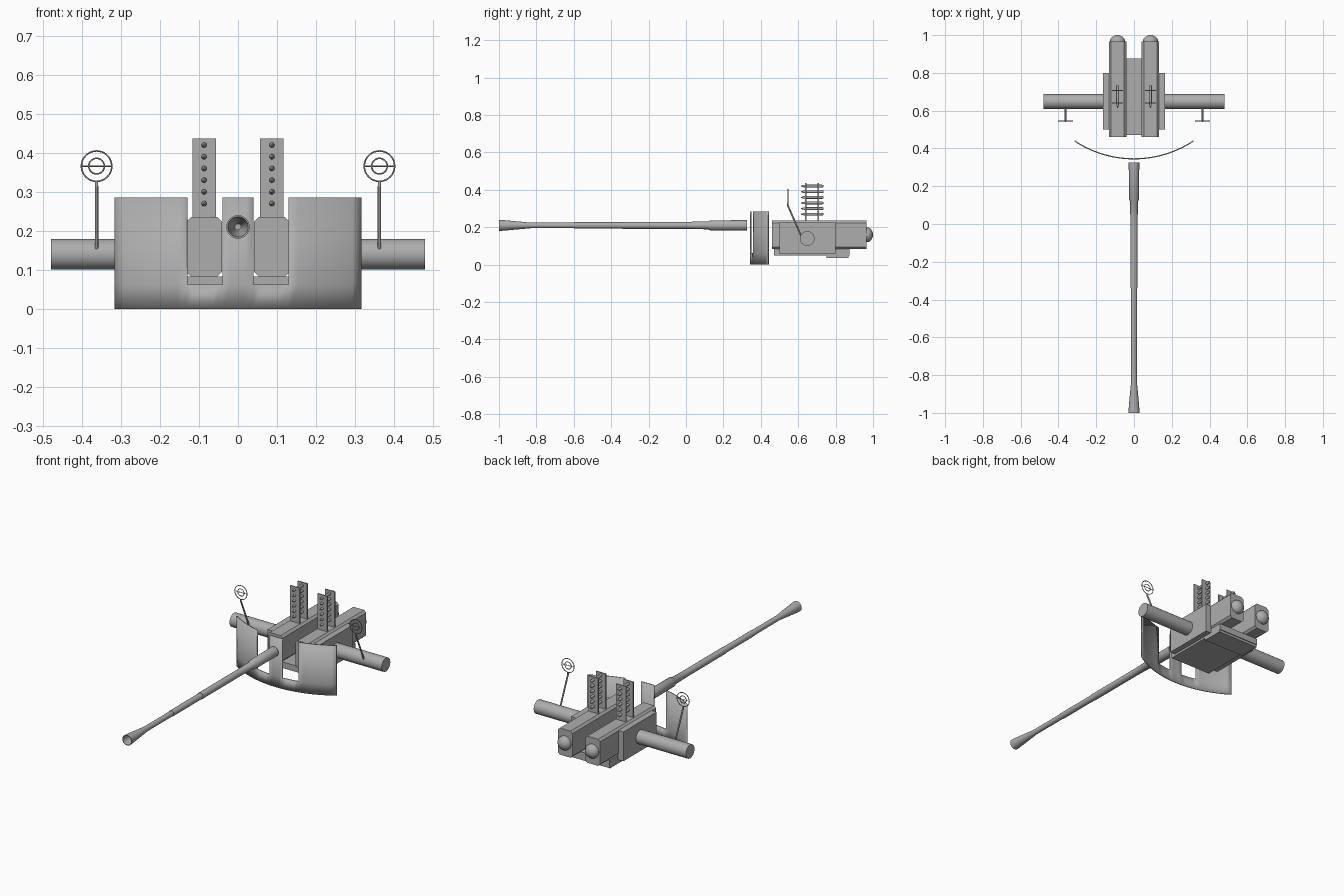
import bpy, bmesh, math
from mathutils import Vector

cube = bpy.data.objects.get("Cube")
if cube:
    bpy.data.objects.remove(cube, do_unlink=True)

gunmetal = bpy.data.materials.new("gunmetal grey")
gunmetal.use_nodes = True
grey = (0.42, 0.42, 0.42, 1)
gunmetal.diffuse_color = grey
gunmetal.node_tree.nodes["Principled BSDF"].inputs["Base Color"].default_value = grey


def finish(bm, name, smooth=False):
    bmesh.ops.recalc_face_normals(bm, faces=bm.faces)
    mesh = bpy.data.meshes.new(name)
    bm.to_mesh(mesh)
    bm.free()
    mesh.materials.append(gunmetal)
    ob = bpy.data.objects.new(name, mesh)
    bpy.context.collection.objects.link(ob)
    if smooth:
        bpy.ops.object.select_all(action='DESELECT')
        ob.select_set(True)
        bpy.context.view_layer.objects.active = ob
        bpy.ops.object.shade_smooth_by_angle(angle=math.radians(35))
    return ob


def box(name, x, y, z):
    bm = bmesh.new()
    bmesh.ops.create_cube(bm, size=1)
    for v in bm.verts:
        v.co = [lo + (c + 0.5) * (hi - lo) for c, (lo, hi) in zip(v.co, (x, y, z))]
    return finish(bm, name)


def lathe(name, origin, axis, profile, sides=24):
    """Turn (distance, radius) pairs about an axis and cap both ends."""
    bm = bmesh.new()
    turn = Vector(axis).to_track_quat('Z', 'Y')
    rings = []
    for d, r in profile:
        rings.append([bm.verts.new(Vector(origin) + turn @ Vector(
            (r * math.cos(a), r * math.sin(a), d)))
            for a in (math.tau * i / sides for i in range(sides))])
    for a, b in zip(rings, rings[1:]):
        for i in range(sides):
            j = (i + 1) % sides
            bm.faces.new((a[i], a[j], b[j], b[i]))
    bm.faces.new(rings[0])
    bm.faces.new(rings[-1])
    return finish(bm, name, True)


def rod(name, start, end, radius, sides=12):
    span = Vector(end) - Vector(start)
    return lathe(name, start, span, [(0, radius), (span.length, radius)], sides)


def ring(name, centre, radius, thickness):
    bpy.ops.mesh.primitive_torus_add(
        location=centre, rotation=(math.pi / 2, 0, 0), major_radius=radius,
        minor_radius=thickness, major_segments=32, minor_segments=8)
    ob = bpy.context.object
    ob.name = name
    ob.data.materials.append(gunmetal)
    bpy.ops.object.shade_smooth()


# Barrel with flared, hollow muzzle and stepped breech sleeve
lathe("barrel", (0, 0, 0.21), (0, 1, 0), [
    (-0.86, 0.008), (-1, 0.026), (-1, 0.03), (-0.96, 0.027), (-0.83, 0.015),
    (-0.6, 0.015), (-0.6, 0.017), (-0.34, 0.017), (-0.34, 0.019), (0, 0.019),
    (0.12, 0.021), (0.13, 0.027), (0.325, 0.028)])

# Curved shield with two open notches
bm = bmesh.new()
half, radius, centre_y = 0.315, 0.57, 0.915
edges = [-half, -0.13, -0.04, 0.04, 0.13, half]
for k, (x0, x1) in enumerate(zip(edges, edges[1:])):
    steps = 8 if k in (0, 4) else 4
    for s in range(steps):
        pts = [x0 + (x1 - x0) * t / steps for t in (s, s + 1)]
        for z0, z1 in ((0, 0.062), (0.062, 0.285)):
            if z0 > 0 and k in (1, 3):
                continue
            a, b = [(x, centre_y - math.sqrt(radius ** 2 - x ** 2)) for x in pts]
            bm.faces.new([bm.verts.new(p) for p in (
                (*a, z0), (*b, z0), (*b, z1), (*a, z1))])
bmesh.ops.remove_doubles(bm, verts=bm.verts, dist=0.0001)
shield = finish(bm, "shield", True)
solid = shield.modifiers.new("thickness", 'SOLIDIFY')
solid.thickness = 0.006
solid.offset = 0

# Mounting cradle
box("cradle_floor", (-0.13, 0.13), (0.47, 0.875), (0.048, 0.083))
box("cradle_rear_bar", (-0.13, 0.13), (0.75, 0.87), (0.035, 0.06))

for side, label in ((1, "left"), (-1, "right")):
    cx = side * 0.087
    # Receiver: chamfered box with a rear buffer knob
    receiver = box(label + "_receiver", (cx - 0.046, cx + 0.046), (0.46, 0.965), (0.083, 0.235))
    bm = bmesh.new()
    bm.from_mesh(receiver.data)
    long_edges = [e for e in bm.edges if abs(e.verts[0].co.y - e.verts[1].co.y) > 0.1]
    bmesh.ops.bevel(bm, geom=long_edges, offset=0.012, segments=1, affect='EDGES')
    bm.to_mesh(receiver.data)
    bm.free()
    lathe(label + "_buffer_knob", (cx, 0, 0.16), (0, 1, 0), [
        (0.95, 0.039), (0.976, 0.039), (0.985, 0.034), (0.993, 0.024), (1, 0.009)])

    # Cradle side plate and trunnion tube
    box(label + "_side_plate", sorted((side * 0.132, side * 0.165)), (0.5, 0.8), (0.058, 0.225))
    rod(label + "_trunnion", (side * 0.16, 0.648, 0.14), (side * 0.48, 0.648, 0.14), 0.039, 32)

    # Ammunition strips with a stack of cartridges
    for y, part in ((0.64, "front"), (0.707, "rear")):
        box(f"{label}_{part}_ammo_strip", (cx - 0.03, cx + 0.03),
            (y - 0.003, y + 0.003), (0.225, 0.437))
    for i in range(6):
        lathe(f"{label}_cartridge_{i + 1}", (cx, 0, 0.27 + 0.03 * i), (0, 1, 0), [
            (0.615, 0.002), (0.628, 0.006), (0.645, 0.0075), (0.728, 0.0075), (0.735, 0.005)], 12)

    # Ring sight on a bent stalk
    sx, sy, sz = side * 0.363, 0.545, 0.366
    rod(label + "_sight_stalk", (sx, 0.615, 0.155), (sx, sy, 0.315), 0.0045)
    rod(label + "_sight_post", (sx, sy, 0.312), (sx, sy, 0.328), 0.004)
    ring(label + "_sight_outer_ring", (sx, sy, sz), 0.039, 0.002)
    ring(label + "_sight_inner_ring", (sx, sy, sz), 0.02, 0.002)
    rod(label + "_sight_crossbar", (sx - 0.04, sy, sz), (sx + 0.04, sy, sz), 0.0018, 8)
